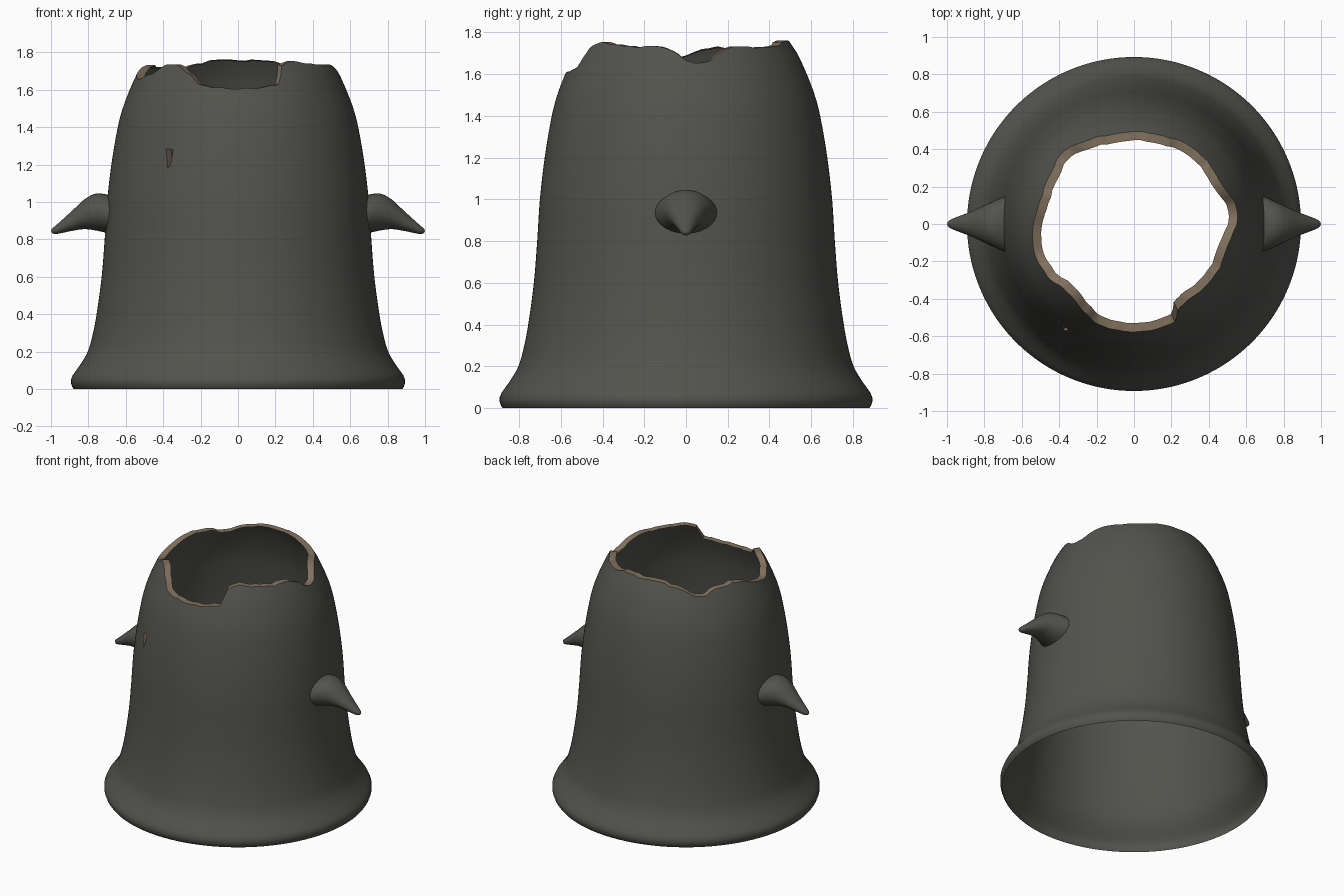
import bpy, bmesh, math, random

cube = bpy.data.objects.get("Cube")
if cube:
    bpy.data.objects.remove(cube)
random.seed(4)


def make_material(name, color):
    mat = bpy.data.materials.new(name)
    mat.use_nodes = True
    mat.diffuse_color = (*color, 1)
    bsdf = mat.node_tree.nodes["Principled BSDF"]
    bsdf.inputs["Base Color"].default_value = (*color, 1)
    bsdf.inputs["Roughness"].default_value = 0.8
    return mat


shell_grey = make_material("shell grey", (0.085, 0.085, 0.075))
broken_tan = make_material("broken edge tan", (0.22, 0.165, 0.11))


def make_object(name, bm, mats):
    bmesh.ops.recalc_face_normals(bm, faces=bm.faces)
    mesh = bpy.data.meshes.new(name)
    bm.to_mesh(mesh)
    bm.free()
    obj = bpy.data.objects.new(name, mesh)
    bpy.context.collection.objects.link(obj)
    for mat in mats:
        mesh.materials.append(mat)
    return obj


def activate(obj):
    bpy.ops.object.select_all(action='DESELECT')
    obj.select_set(True)
    bpy.context.view_layer.objects.active = obj


def smooth(obj, angle):
    activate(obj)
    bpy.ops.object.shade_smooth_by_angle(angle=math.radians(angle))


def lookup(table, t):
    """Smooth curve through (t, value) pairs."""
    n = len(table)
    i = max(0, min(n - 2, sum(1 for p in table if p[0] <= t) - 1))
    slope = lambda k: ((table[min(k + 1, n - 1)][1] - table[max(k - 1, 0)][1])
                       / (table[min(k + 1, n - 1)][0] - table[max(k - 1, 0)][0]))
    (a, va), (b, vb) = table[i], table[i + 1]
    w, u = b - a, (t - a) / (b - a)
    return ((2*u**3 - 3*u*u + 1) * va + (u**3 - 2*u*u + u) * w * slope(i)
            + (3*u*u - 2*u**3) * vb + (u**3 - u*u) * w * slope(i + 1))


def bridge(bm, lower, upper, index=0):
    n = len(lower)
    for i in range(n):
        j = (i + 1) % n
        bm.faces.new((lower[i], lower[j], upper[j], upper[i])).material_index = index


# Bell outline (height, radius) and broken rim (angle, height)
OUTER = [(0, .878), (.02, .89), (.05, .893), (.08, .88), (.12, .85), (.2, .803), (.3, .775),
         (.4, .756), (.6, .729), (.8, .713), (1, .7), (1.2, .677), (1.4, .643),
         (1.5, .617), (1.6, .579), (1.7, .533), (1.76, .493), (1.8, .46)]
RIM = [(0, 1.67), (6, 1.657), (12, 1.667), (17, 1.705), (23, 1.725), (45, 1.73), (70, 1.75),
       (90, 1.76), (110, 1.75), (122, 1.725), (135, 1.688), (148, 1.715), (165, 1.725),
       (180, 1.69), (195, 1.66), (210, 1.685), (222, 1.735), (233, 1.725), (242, 1.675),
       (250, 1.628), (270, 1.607), (285, 1.615), (293, 1.64), (297, 1.735), (315, 1.745),
       (330, 1.735), (349, 1.72), (360, 1.67)]
SEGMENTS, ROWS, WALL, LIP = 160, 44, .004, .047

# Thin bell body, open below, with a ragged broken top
angles = [2 * math.pi * i / SEGMENTS for i in range(SEGMENTS)]
chips = [random.uniform(-.007, .007) for _ in range(SEGMENTS // 2)]
tops = []
for i, a in enumerate(angles):
    chip = (chips[i // 2] + chips[((i + 1) // 2) % len(chips)]) / 2
    tops.append(min(1.762, lookup(RIM, math.degrees(a)) + chip))

bm = bmesh.new()


def body_ring(base, depth, drop=0):
    """Ring of the bell; rows above the shoulder follow the broken rim."""
    blend = max(0, (base - 1.3) / .38)
    ring = []
    for a, top in zip(angles, tops):
        z = base + (top - drop - 1.68) * blend
        r = lookup(OUTER, z) - depth
        ring.append(bm.verts.new((r * math.cos(a), r * math.sin(a), z)))
    return ring


heights = [(k / ROWS) ** 1.3 * 1.68 for k in range(ROWS + 1)]
outside = [body_ring(h, 0) for h in heights]
inside = outside[:1] + [body_ring(h, WALL, .005) for h in heights[1:]]
for rings in (outside, inside):
    for lo, hi in zip(rings, rings[1:]):
        bridge(bm, lo, hi)

# Thick broken lip turned in along the top
lip = body_ring(heights[-1], LIP)
bridge(bm, outside[-1], lip, 1)
bridge(bm, lip, inside[-1], 1)
body = make_object("bell_body", bm, [shell_grey, broken_tan])

# Small wedge-shaped crack through the front wall
CRACK = [(-.385, 1.285), (-.347, 1.28), (-.363, 1.195), (-.376, 1.182)]


def crack_tube(name, outer_scale, inner_scale, capped):
    bm = bmesh.new()
    rings = []
    for s in (outer_scale, inner_scale):
        rings.append([bm.verts.new((x * s, -s * math.sqrt(lookup(OUTER, z) ** 2 - x * x), z))
                      for x, z in CRACK])
    bridge(bm, *rings)
    if capped:
        for ring in rings:
            bm.faces.new(ring)
    return make_object(name, bm, [broken_tan])


cutter = crack_tube("crack_cutter", 1.1, .9, True)
cutter.hide_render = True
activate(body)
cut = body.modifiers.new("crack", 'BOOLEAN')
cut.operation, cut.solver, cut.object = 'DIFFERENCE', 'EXACT', cutter
bpy.ops.object.modifier_apply(modifier=cut.name)
bpy.data.objects.remove(cutter)
smooth(body, 40)
crack_tube("crack_lining", .999, .93, False)

# Drooping side horns: (distance out, bottom, top, half width)
HORN = [(.66, .83, 1.03, .154), (.7, .835, 1.04, .145), (.76, .848, 1.045, .118),
        (.82, .855, 1.015, .09), (.88, .847, .96, .063), (.94, .835, .905, .04),
        (.98, .828, .87, .024), (.995, .834, .857, .013)]
BOTTOM, TOP, WIDTH = [[(row[0], row[c]) for row in HORN] for c in (1, 2, 3)]
for side, name in ((1, "left_horn"), (-1, "right_horn")):
    bm = bmesh.new()
    rings = []
    for k in range(25):
        x = .66 + .335 * k / 24
        lo, hi, w = (lookup(t, x) for t in (BOTTOM, TOP, WIDTH))
        ring = []
        for i in range(32):
            a = math.pi * i / 16
            ring.append(bm.verts.new((side * x, w * math.cos(a),
                                      (lo + hi) / 2 + (hi - lo) / 2 * math.sin(a))))
        rings.append(ring)
    for lo, hi in zip(rings, rings[1:]):
        bridge(bm, lo, hi)
    bm.faces.new(rings[0])
    tip = bm.verts.new((side, 0, .845))
    for i in range(32):
        bm.faces.new((rings[-1][i], rings[-1][(i + 1) % 32], tip))
    smooth(make_object(name, bm, [shell_grey]), 50)
